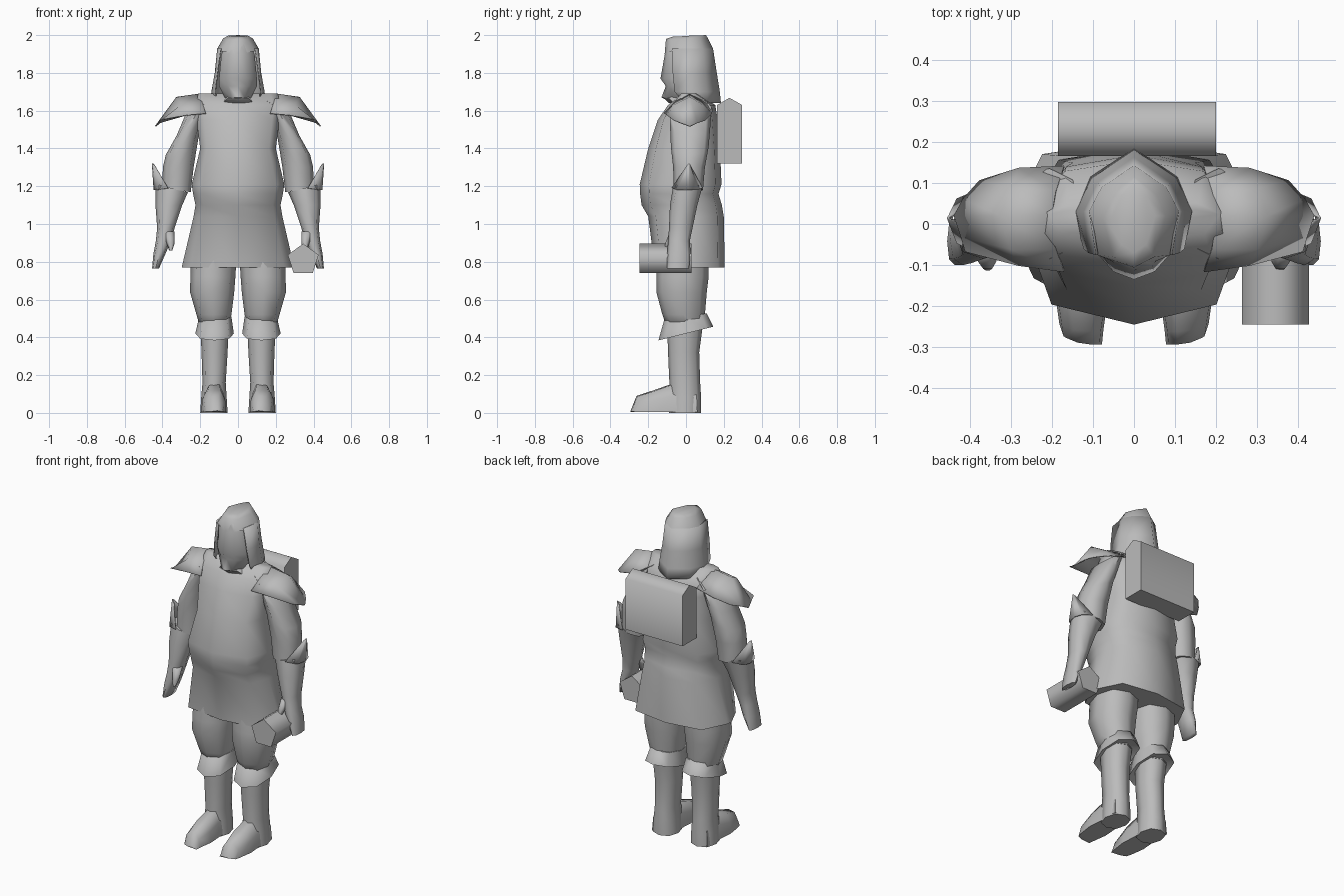
import bpy, bmesh, math
from math import sin, cos, pi

mat = bpy.data.materials.new("plain grey")
mat.diffuse_color = (0.5, 0.5, 0.5, 1)


def make(name, verts, faces, angle=75, thick=0):
    """Mesh object from points and faces, with outward normals and soft shading."""
    me = bpy.data.meshes.new(name)
    me.from_pydata(verts, [], faces)
    bm = bmesh.new()
    bm.from_mesh(me)
    bmesh.ops.recalc_face_normals(bm, faces=bm.faces)
    bm.to_mesh(me)
    bm.free()
    me.materials.append(mat)
    ob = bpy.data.objects.new(name, me)
    bpy.context.collection.objects.link(ob)
    if thick:
        m = ob.modifiers.new("thickness", 'SOLIDIFY')
        m.thickness, m.offset = thick, 0
    bpy.ops.object.select_all(action='DESELECT')
    ob.select_set(True)
    bpy.context.view_layer.objects.active = ob
    bpy.ops.object.shade_smooth_by_angle(angle=math.radians(angle))
    return ob


def loft(name, rings, side=1, closed=True, caps=True, **kw):
    """Skin a list of equal-length point rings; side=-1 mirrors in x."""
    n = len(rings[0])
    verts = [(x * side, y, z) for r in rings for x, y, z in r]
    faces = []
    for i in range(len(rings) - 1):
        for j in range(n if closed else n - 1):
            k = (j + 1) % n
            faces.append((i * n + j, i * n + k, (i + 1) * n + k, (i + 1) * n + j))
    if caps and closed:
        faces += [tuple(range(n)), tuple(range(len(verts) - n, len(verts)))]
    return make(name, verts, faces, **kw)


def oval(x0, x1, y0, y1, z, tx=0, ty=0, n=8):
    """Ring bounded by x0..x1 and y0..y1, tilted by tx and ty."""
    cx, cy, rx, ry = (x0 + x1) / 2, (y0 + y1) / 2, (x1 - x0) / 2, (y1 - y0) / 2
    ring = []
    for i in range(n):
        f = 1.06 if i % 2 and n == 8 else 1
        u, v = f * rx * cos(2 * pi * i / n), f * ry * sin(2 * pi * i / n)
        ring.append((cx + u, cy + v, z + tx * u + ty * v))
    return ring


def sym(half):
    """Complete a half outline that starts and ends on x = 0."""
    return half + [(-x, y, z) for x, y, z in half[-2:0:-1]]


# Tunic: shoulders, belly, waist and flared skirt (z, half width, front, back, squareness)
tunic = [(1.692, .21, -.03, .06, .4), (1.63, .225, -.095, .155, .4), (1.55, .22, -.15, .168, .35),
         (1.40, .20, -.20, .18, .35), (1.21, .245, -.245, .188, .3), (1.16, .238, -.243, .172, .3),
         (1.10, .225, -.235, .19, .25), (1.04, .235, -.20, .20, .2), (.77, .298, -.165, .205, .1)]
loft("tunic", [sym([(0, f, z), (w * .82, f * .8, z), (w, f * q, z), (w, b * q, z),
                    (w * .75, b * .83, z), (0, b, z)]) for z, w, f, b, q in tunic])

# Neck and collar
loft("neck", [oval(-.08, .08, -.07, .10, 1.62), oval(-.08, .08, -.06, .09, 1.80)])
loft("collar", [oval(-.11, .11, -.09, .12, 1.64), oval(-.075, .075, -.115, .10, 1.665),
                oval(-.07, .07, -.06, .09, 1.70)])

# Face with a pointed nose and beard
face = [(1.97, .05, -.10, -.06), (1.90, .088, -.112, -.06), (1.77, .10, -.135, -.06),
        (1.73, .10, -.107, -.05), (1.67, .07, -.13, -.05), (1.655, .04, -.10, -.04)]
loft("face", [sym([(0, f, z), (w * .5, f * .75 + s * .25, z), (w, s, z), (w, .05, z), (0, .06, z)])
              for z, w, f, s in face])

# Hood: open-fronted shell falling to a point behind, closed by a rounded crown
hood = [(1.64, .115, .145, -.035, .182), (1.70, .12, .138, -.06, .176),
        (1.80, .108, .12, -.07, .16), (1.93, .09, .107, -.075, .14)]
shell = []
for z, wf, w, f, b in hood:
    h = [(wf, f, z + .03 * (z < 1.66)), (w, .03, z), (w * .72, b * .62, z), (0, b, z)]
    shell.append(h + [(-x, y, zz) for x, y, zz in h[-2::-1]])
loft("hood", shell, closed=False, thick=.006)
loft("hood_crown", [sym([(0, -.113, 1.90), (.09, -.075, 1.915), (.109, .03, 1.93), (.079, .089, 1.93), (0, .142, 1.93)]),
                    sym([(0, -.106, 1.98), (.05, -.08, 1.975), (.078, .02, 1.983), (.055, .07, 1.985), (0, .115, 1.985)]),
                    sym([(0, -.07, 1.992), (.03, -.05, 1.992), (.052, .02, 1.997), (.03, .07, 1.998), (0, .105, 2.0)])])

for s, tag in ((1, "right"), (-1, "left")):
    # Sleeve from shoulder to elbow
    loft(tag + "_sleeve", [oval(.13, .28, -.085, .135, 1.62, -.6),
                           oval(.17, .325, -.085, .13, 1.53, -.8),
                           oval(.21, .382, -.08, .12, 1.41, -.5),
                           oval(.235, .398, -.068, .10, 1.30),
                           oval(.25, .40, -.065, .09, 1.18, .15)], s)
    # Gauntlet and hand
    loft(tag + "_gauntlet", [oval(.265, .438, -.07, .085, 1.19, .25),
                             oval(.295, .437, -.085, .06, 1.10),
                             oval(.335, .428, -.09, .035, .98),
                             oval(.355, .435, -.095, .02, .91),
                             oval(.385, .448, -.10, .025, .84),
                             oval(.418, .455, -.10, .015, .765)], s)
    loft(tag + "_thumb", [oval(.335, .40, -.09, -.03, .96, n=6), oval(.335, .378, -.112, -.07, .90, n=6),
                          oval(.348, .365, -.115, -.095, .86, n=6)], s)
    # Pointed elbow guard on the outside of the gauntlet
    loft(tag + "_elbow_guard", [[(.37, -.074, 1.19), (.43, -.045, 1.18), (.444, .015, 1.18), (.43, .06, 1.18), (.37, .085, 1.19)],
                                [(.44, .008, 1.31), (.45, .012, 1.318), (.453, .015, 1.32), (.45, .018, 1.318), (.44, .022, 1.31)]],
         s, closed=False, thick=.006)
    # Shoulder pad: roof-like plate running from the collar to an outer point
    loft(tag + "_shoulder_pad", [[(.17, -.115, 1.585), (.19, -.06, 1.645), (.20, .02, 1.688), (.19, .08, 1.655), (.17, .14, 1.61)],
                                 [(.28, -.10, 1.575), (.30, -.06, 1.63), (.325, .02, 1.67), (.30, .085, 1.63), (.28, .135, 1.58)],
                                 [(.41, -.066, 1.55), (.42, -.03, 1.535), (.437, .02, 1.517), (.415, .06, 1.535), (.375, .105, 1.55)]],
         s, closed=False, thick=.006)

    # Trouser leg
    loft(tag + "_trouser", [oval(.008, .25, -.15, .12, .82), oval(.014, .252, -.157, .12, .72),
                            oval(.02, .254, -.157, .11, .64), oval(.035, .22, -.125, .10, .52),
                            oval(.05, .20, -.10, .09, .45)], s)
    # Flared cuff, higher at the back
    loft(tag + "_cuff", [oval(.035, .205, -.115, .11, .51, ty=.15),
                         oval(.022, .226, -.146, .145, .42, ty=.25),
                         oval(.06, .19, -.10, .10, .44, ty=.2)], s)
    # Boot shaft and heel
    loft(tag + "_boot", [oval(.05, .20, -.10, .09, .47), oval(.055, .193, -.095, .07, .32),
                         oval(.065, .188, -.088, .075, .16), oval(.06, .195, -.09, .08, .08),
                         oval(.055, .20, -.09, .08, 0)], s)
    # Foot tapering to a slanted toe
    foot = [(.04, .068, .188, .15), (-.085, .068, .188, .15), (-.17, .062, .195, .12),
            (-.262, .075, .182, .09), (-.293, .078, .172, .012)]
    loft(tag + "_foot", [[(a, y, .006), (a + .006, y, t * .6), (a + .03, y, t), (b - .035, y + .004, t - .004),
                          (b - .006, y + .016, t * .6), (b, y + .02, .006)] for y, a, b, t in foot], s)

# Backpack: five-sided box with a ridged lid
pack = [(.165, 1.32), (.297, 1.32), (.297, 1.63), (.23, 1.668), (.165, 1.63)]
loft("backpack", [[(x, y, z) for y, z in pack] for x in (-.185, .20)])

# Five-sided roll held in the right hand
loft("hand_roll", [[(.345 + .086 * sin(2 * pi * i / 5), y, .81 + .086 * cos(2 * pi * i / 5))
                    for i in range(5)] for y in (-.245, .03)])
